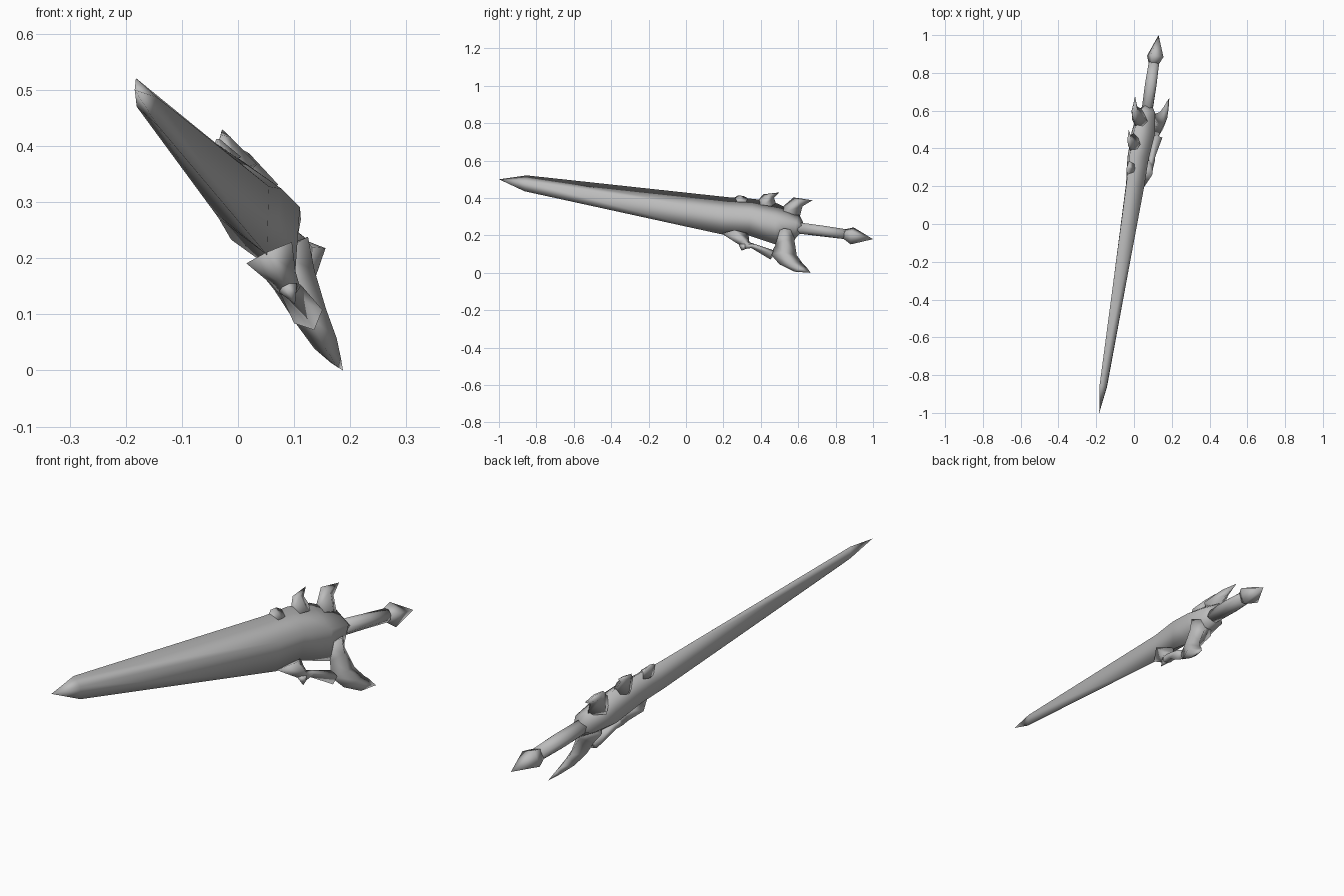
import bpy, bmesh, math
from mathutils import Vector

steel = bpy.data.materials.new("steel grey")
steel.diffuse_color = (0.5, 0.5, 0.5, 1)

# The sword lies in one tilted plane with this normal
N = Vector((0.903, -0.074, 0.424)).normalized()


def on_plane(y, z):
    """Point of the sword's mid plane at side position (y, z)."""
    return Vector((0.13 + (0.074 * (y - 1) - 0.424 * (z - 0.18)) / 0.903, y, z))


def loft(name, stations, sides=4):
    """Skin sections given as (edge a, edge b, half thickness)."""
    bm = bmesh.new()
    rings = []
    for a, b, t in stations:
        a, b = on_plane(*a), on_plane(*b)
        mid, half = (a + b) / 2, (a - b) / 2
        ring = []
        for i in range(sides):
            ang = 2 * math.pi * i / sides
            ring.append(bm.verts.new(mid + half * math.cos(ang) + N * t * math.sin(ang)))
        rings.append(ring)
    for r, q in zip(rings, rings[1:]):
        for i in range(sides):
            j = (i + 1) % sides
            bm.faces.new((r[i], r[j], q[j], q[i]))
    bm.faces.new(rings[0])
    bm.faces.new(rings[-1])
    bmesh.ops.remove_doubles(bm, verts=bm.verts, dist=0.0005)
    bmesh.ops.recalc_face_normals(bm, faces=bm.faces)
    for f in bm.faces:
        f.smooth = True
    mesh = bpy.data.meshes.new(name)
    bm.to_mesh(mesh)
    bm.free()
    mesh.materials.append(steel)
    obj = bpy.data.objects.new(name, mesh)
    bpy.context.collection.objects.link(obj)
    return obj


def point(y, z):
    return ((y, z), (y, z), 0)


# Blade flowing into the thick guard boss
loft("blade_and_guard", [
    point(-1.0, 0.50),
    ((-0.853, 0.521), (-0.863, 0.436), 0.02),
    ((0.227, 0.404), (0.19, 0.206), 0.054),
    ((0.366, 0.395), (0.334, 0.20), 0.062),
    ((0.485, 0.372), (0.479, 0.152), 0.068),
    ((0.605, 0.315), (0.58, 0.179), 0.052),
    ((0.628, 0.265), (0.612, 0.211), 0.03),
])

# Grip and pointed pommel
loft("grip", [
    ((0.60, 0.27), (0.585, 0.212), 0.03),
    ((0.74, 0.249), (0.73, 0.196), 0.034),
    ((0.857, 0.232), (0.842, 0.182), 0.03),
], 8)
loft("pommel", [
    ((0.853, 0.233), (0.842, 0.182), 0.03),
    ((0.896, 0.243), (0.88, 0.152), 0.048),
    point(1.0, 0.18),
])

# Spikes along the upper side of the guard
loft("upper_bump", [
    ((0.21, 0.37), (0.38, 0.37), 0.025),
    ((0.275, 0.412), (0.31, 0.410), 0.004),
])
loft("upper_front_spike", [
    ((0.36, 0.36), (0.49, 0.345), 0.035),
    ((0.414, 0.42), (0.47, 0.402), 0.012),
    point(0.5, 0.43),
])
loft("upper_rear_spike", [
    ((0.49, 0.33), (0.607, 0.295), 0.045),
    ((0.575, 0.403), (0.623, 0.356), 0.018),
    point(0.676, 0.388),
])

# Lower wing sweeping back to a spike
loft("lower_wing", [
    ((0.46, 0.21), (0.60, 0.22), 0.055),
    ((0.479, 0.15), (0.58, 0.172), 0.04),
    ((0.452, 0.10), (0.592, 0.094), 0.03),
    ((0.50, 0.045), (0.623, 0.051), 0.022),
    ((0.58, 0.006), (0.645, 0.03), 0.010),
    point(0.666, 0.0),
])

# Strut framing the opening below the boss
loft("lower_strut", [
    ((0.19, 0.21), (0.335, 0.21), 0.045),
    ((0.281, 0.152), (0.336, 0.18), 0.025),
    ((0.310, 0.128), (0.34, 0.163), 0.02),
    ((0.35, 0.132), (0.365, 0.155), 0.02),
    ((0.45, 0.072), (0.47, 0.12), 0.028),
])
loft("strut_hook", [
    ((0.28, 0.155), (0.35, 0.14), 0.018),
    point(0.297, 0.118),
])
